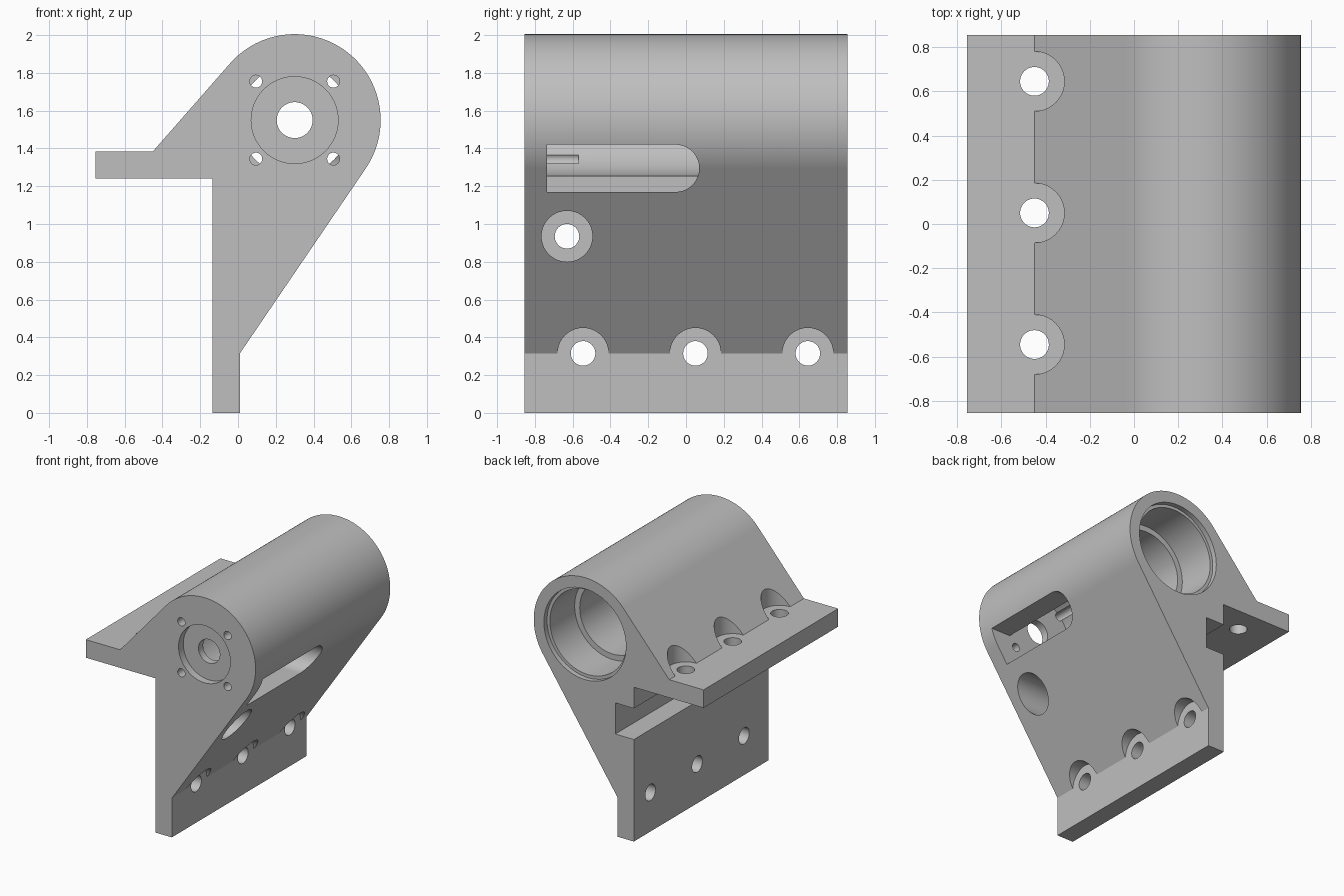
import bpy, bmesh, math
from mathutils import Matrix, Vector

cube = bpy.data.objects.get("Cube")
if cube:
    bpy.data.objects.remove(cube, do_unlink=True)

grey = bpy.data.materials.new("machined_grey")
grey.use_nodes = True
grey.diffuse_color = (0.52, 0.52, 0.52, 1)
grey.node_tree.nodes["Principled BSDF"].inputs["Base Color"].default_value = (0.52, 0.52, 0.52, 1)

HALF = 0.855                 # half length along y
CX, CZ, R = 0.30, 1.55, 0.455  # barrel axis and radius
WALL = -0.735                # inner face of the front wall


def add_object(name, bm):
    bmesh.ops.recalc_face_normals(bm, faces=bm.faces)
    mesh = bpy.data.meshes.new(name)
    bm.to_mesh(mesh)
    bm.free()
    mesh.materials.append(grey)
    obj = bpy.data.objects.new(name, mesh)
    bpy.context.collection.objects.link(obj)
    return obj


def tangent_angle(px, pz, side):
    dx, dz = px - CX, pz - CZ
    return math.atan2(dz, dx) + side * math.acos(R / math.hypot(dx, dz))


# Bracket body: barrel, flange and leg in one extruded outline
start = tangent_angle(0.01, 0.315, 1)
end = tangent_angle(-0.45, 1.385, -1)
start, end = start % math.tau - math.tau, end % math.tau
outline = [(-0.755, 1.24), (-0.135, 1.24), (-0.135, 0), (0.01, 0), (0.01, 0.315)]
steps = 64
for i in range(steps + 1):
    a = start + (end - start) * i / steps
    outline.append((CX + R * math.cos(a), CZ + R * math.sin(a)))
outline += [(-0.45, 1.385), (-0.755, 1.385)]

bm = bmesh.new()
face = bm.faces.new([bm.verts.new((x, -HALF, z)) for x, z in outline])
ext = bmesh.ops.extrude_face_region(bm, geom=[face])
bmesh.ops.translate(bm, vec=(0, 2 * HALF, 0),
                    verts=[v for v in ext["geom"] if isinstance(v, bmesh.types.BMVert)])
body = add_object("bearing_bracket", bm)


def cut(bm):
    cutter = add_object("cutter", bm)
    cutter.hide_render = True
    mod = body.modifiers.new("cut", "BOOLEAN")
    mod.operation, mod.solver, mod.object = "DIFFERENCE", "EXACT", cutter
    bpy.context.view_layer.update()
    graph = bpy.context.evaluated_depsgraph_get()
    mesh = bpy.data.meshes.new_from_object(body.evaluated_get(graph))
    body.modifiers.clear()
    body.data = mesh
    bpy.data.objects.remove(cutter, do_unlink=True)


def cut_round(p, q, radius, segments=40):
    p, q = Vector(p), Vector(q)
    axis = q - p
    turn = Vector((0, 0, 1)).rotation_difference(axis).to_matrix().to_4x4()
    bm = bmesh.new()
    bmesh.ops.create_cone(bm, cap_ends=True, segments=segments, radius1=radius, radius2=radius,
                          depth=axis.length, matrix=Matrix.Translation((p + q) / 2) @ turn)
    cut(bm)


def cut_box(lo, hi):
    lo, hi = Vector(lo), Vector(hi)
    bm = bmesh.new()
    bmesh.ops.create_cube(bm, size=1, matrix=Matrix.Translation((lo + hi) / 2)
                          @ Matrix.Diagonal((*(hi - lo), 1)))
    cut(bm)


# Stepped bore, front recess and shaft hole along the barrel axis
for y0, y1, radius in ((WALL, 1, 0.295), (0.5, 1, 0.34), (0.815, 1, 0.365),
                       (-1, -0.795, 0.23), (-1, -0.6, 0.095)):
    cut_round((CX, y0, CZ), (CX, y1, CZ), radius, 80)

# Four screw holes around the shaft
for sx in (-1, 1):
    for sz in (-1, 1):
        x, z = CX + sx * 0.205, CZ + sz * 0.205
        cut_round((x, -1, z), (x, -0.57, z), 0.033, 24)

# Access pocket with one round end, opening into the bore
pocket_z, pocket_r, pocket_end = 1.295, 0.125, -0.055
cut_box((CX, WALL, pocket_z - pocket_r), (1, pocket_end, pocket_z + pocket_r))
cut_round((CX, pocket_end, pocket_z), (1, pocket_end, pocket_z), pocket_r, 64)

# Rear channel in the outer face of the leg
cut_box((-0.3, -0.4, 0.82), (0.03, 1, 1.07))

# Counterbored bolt holes through the leg and flange
for y in (-0.545, 0.05, 0.645):
    cut_round((0.01, y, 0.315), (0.6, y, 0.315), 0.135)
    cut_round((-0.4, y, 0.315), (0.2, y, 0.315), 0.065)
    cut_round((-0.45, y, 1.385), (-0.45, y, 1.9), 0.135)
    cut_round((-0.45, y, 1.1), (-0.45, y, 1.5), 0.065)
cut_round((0.01, -0.63, 0.935), (1, -0.63, 0.935), 0.135)
cut_round((-0.4, -0.63, 0.935), (0.3, -0.63, 0.935), 0.065)

# Smooth curved walls, keep machined edges crisp
bpy.ops.object.select_all(action="DESELECT")
body.select_set(True)
bpy.context.view_layer.objects.active = body
bpy.ops.object.shade_smooth_by_angle(angle=math.radians(25))
weighted = body.modifiers.new("flat_faces", "WEIGHTED_NORMAL")
weighted.keep_sharp = True
